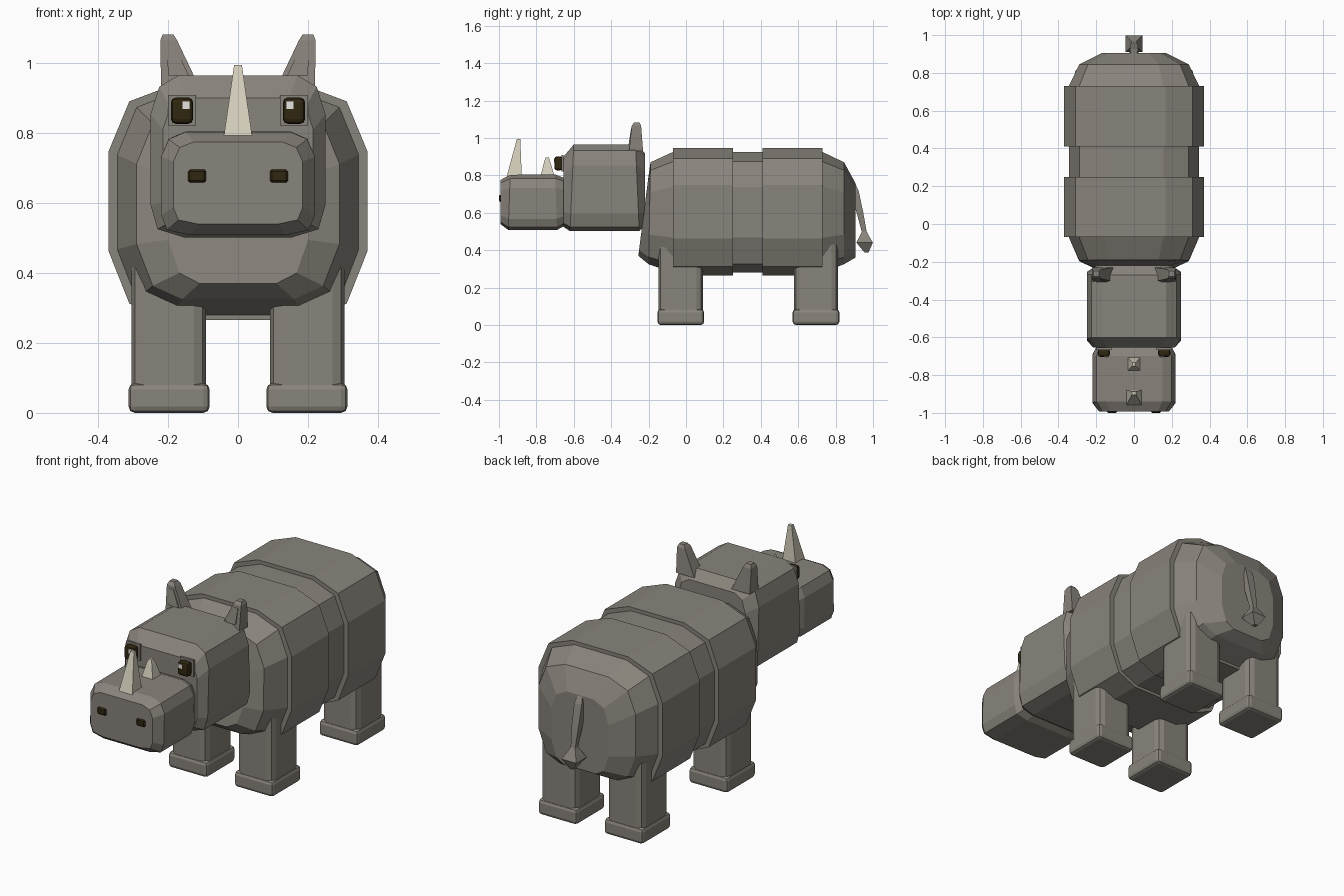
import bpy, bmesh
from mathutils import Vector

cube = bpy.data.objects.get("Cube")
if cube:
    bpy.data.objects.remove(cube, do_unlink=True)


def material(name, rgb):
    m = bpy.data.materials.new(name)
    m.use_nodes = True
    m.diffuse_color = (*rgb, 1)
    m.node_tree.nodes["Principled BSDF"].inputs["Base Color"].default_value = (*rgb, 1)
    return m


HIDE = material("grey hide", (0.25, 0.23, 0.2))
HORN = material("ivory horn", (0.66, 0.62, 0.5))
DARK = material("dark brown", (0.03, 0.02, 0.006))
GLINT = material("eye glint", (0.8, 0.78, 0.75))


def skin_rings(name, rings, mat, bevel=0, segments=1):
    """Join equal rings of points into a closed solid."""
    bm = bmesh.new()
    loops = [[bm.verts.new(p) for p in ring] for ring in rings]
    n = len(loops[0])
    for a, b in zip(loops, loops[1:]):
        for i in range(n):
            j = (i + 1) % n
            bm.faces.new((a[i], a[j], b[j], b[i]))
    bm.faces.new(loops[0])
    bm.faces.new(loops[-1])
    bmesh.ops.recalc_face_normals(bm, faces=bm.faces[:])
    if bevel:
        bmesh.ops.bevel(bm, geom=bm.edges[:], offset=bevel, segments=segments,
                        profile=0.5, affect='EDGES')
    mesh = bpy.data.meshes.new(name)
    bm.to_mesh(mesh)
    bm.free()
    mesh.materials.append(mat)
    obj = bpy.data.objects.new(name, mesh)
    bpy.context.scene.collection.objects.link(obj)
    return obj


# Half sections as fractions of half width and height
BARREL = [(.45, 1), (.84, .92), (1, .71), (1, .29), (.84, .07), (.55, 0)]
BLOCK = [(.68, 1), (.9, .93), (1, .76), (1, .2), (.92, .05), (.62, 0)]


def loft(name, section, stations):
    """Stations along y: (y at top, y at bottom, half width, bottom, top)."""
    outline = section + [(-x, h) for x, h in reversed(section)]
    rings = [[(x * w, yb + (yt - yb) * h, zb + (zt - zb) * h) for x, h in outline]
             for yt, yb, w, zb, zt in stations]
    return skin_rings(name, rings, HIDE)


def rect(cx, cy, z, sx, sy):
    return [(cx + i * sx / 2, cy + j * sy / 2, z)
            for i, j in ((-1, -1), (1, -1), (1, 1), (-1, 1))]


def block(name, center, size, mat, bevel=0, segments=1):
    (x, y, z), (sx, sy, sz) = center, size
    return skin_rings(name, [rect(x, y, z - sz / 2, sx, sy), rect(x, y, z + sz / 2, sx, sy)],
                      mat, bevel, segments)


# Torso and its two raised hide bands
loft("torso", BARREL, [
    (-.2, -.255, .2, .37, .8), (-.19, -.2, .29, .325, .87), (-.07, -.07, .345, .28, .925),
    (.73, .73, .345, .28, .925), (.845, .845, .29, .325, .87), (.905, .905, .17, .36, .76)])
for name, y0, y1 in (("shoulder_band", -.07, .25), ("hip_band", .41, .73)):
    loft(name, BARREL, [(y, y, .37, .265, .945) for y in (y0, y1)])

# Head and muzzle
loft("head", BLOCK, [
    (-.655, -.655, .215, .525, .9), (-.6, -.62, .25, .502, .965),
    (-.27, -.25, .25, .502, .965), (-.22, -.22, .2, .53, .92)])
loft("muzzle", BLOCK, [
    (-.993, -.993, .185, .54, .775), (-.94, -.95, .22, .508, .803),
    (-.7, -.69, .22, .508, .805), (-.65, -.65, .2, .53, .785)])

# Horns
skin_rings("front_horn", [rect(0, -.92, .78, .084, .085), rect(0, -.895, .995, .022, .018)],
           HORN)
skin_rings("rear_horn", [rect(0, -.74, .785, .075, .08), rect(0, -.742, .87, .034, .034),
                         rect(0, -.742, .895, .018, .018)], HORN)

for side, s in (("left", 1), ("right", -1)):
    # Legs and feet
    for end, y in (("front", -.028), ("rear", .695)):
        leg = block(f"{end}_{side}_leg", (s * .198, y, .24), (.214, .236, .38), HIDE)
        bm = bmesh.new()
        bm.from_mesh(leg.data)
        upright = [e for e in bm.edges if abs(e.verts[0].co.z - e.verts[1].co.z) > .1]
        bmesh.ops.bevel(bm, geom=upright, offset=.035, segments=2, profile=.5,
                        affect='EDGES')
        bm.to_mesh(leg.data)
        bm.free()
        block(f"{end}_{side}_foot", (s * .197, y, .0425), (.232, .25, .085), HIDE, .018, 2)

    # Ears with a raised inner panel
    skin_rings(f"{side}_ear", [rect(s * .165, -.267, .93, .11, .075),
                               rect(s * .198, -.265, 1.065, .048, .05),
                               rect(s * .2, -.263, 1.082, .03, .03)], HIDE)
    skin_rings(f"{side}_inner_ear", [rect(s * .17, -.301, .965, .058, .012),
                                     rect(s * .193, -.288, 1.05, .024, .012)], HIDE)

    # Eyes, sockets and nostrils
    block(f"{side}_eye_socket", (s * .16, -.66, .865), (.08, .012, .088), HIDE)
    block(f"{side}_eye", (s * .16, -.682, .864), (.064, .044, .075), DARK, .014, 2)
    block(f"{side}_eye_glint", (s * .148, -.704, .88), (.022, .006, .022), GLINT)
    block(f"{side}_nostril", (s * .117, -.99, .677), (.052, .02, .038), DARK, .006)

# Tail and tuft
skin_rings("tail", [rect(0, y, z, w, d) for y, z, w, d in (
    (.89, .765, .025, .02), (.9, .72, .045, .045), (.93, .6, .04, .036),
    (.957, .48, .024, .024))], HIDE)
skin_rings("tail_tuft", [rect(0, y, z, w, w) for y, z, w in (
    (.953, .5, .025), (.955, .44, .088), (.965, .388, .022))], HIDE)
